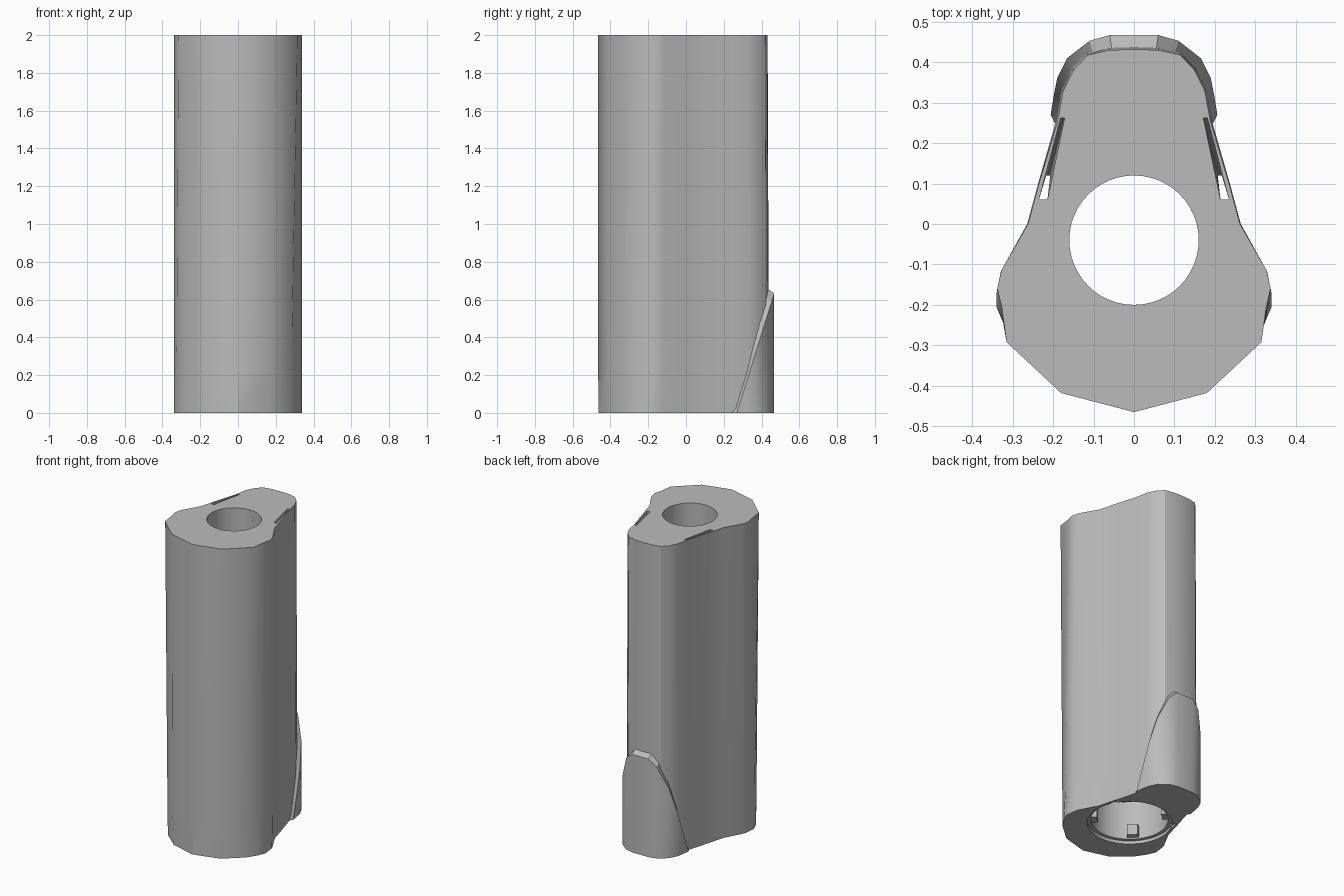
import bpy, bmesh, math

if "Cube" in bpy.data.objects:
    bpy.data.objects.remove(bpy.data.objects["Cube"])

grey = bpy.data.materials.new("mid grey")
grey.diffuse_color = (0.5, 0.5, 0.5, 1)
grey.use_nodes = True
grey.node_tree.nodes["Principled BSDF"].inputs["Base Color"].default_value = grey.diffuse_color


def make(name, rings):
    """Closed solid lofted through rings of equal point count."""
    bm = bmesh.new()
    loops = [[bm.verts.new(p) for p in r] for r in rings]
    n = len(loops[0])
    for a, b in zip(loops, loops[1:]):
        for i in range(n):
            j = (i + 1) % n
            bm.faces.new((a[i], a[j], b[j], b[i]))
    bm.faces.new(loops[0][::-1])
    bm.faces.new(loops[-1])
    bmesh.ops.recalc_face_normals(bm, faces=bm.faces)
    me = bpy.data.meshes.new(name)
    bm.to_mesh(me)
    bm.free()
    ob = bpy.data.objects.new(name, me)
    bpy.context.collection.objects.link(ob)
    me.materials.append(grey)
    return ob


def mirrored(half):
    """Half outline from front centre to back centre, completed on -x."""
    return half + [(-x, y) for x, y in half[-2:0:-1]]


def ring(half, z):
    return [(x, y, z) for x, y in mirrored(half)]


def cylinder(name, r, z0, z1, n=48):
    pts = [(r * math.cos(2 * math.pi * i / n), -0.04 + r * math.sin(2 * math.pi * i / n))
           for i in range(n)]
    return make(name, [[(x, y, z) for x, y in pts] for z in (z0, z1)])


def activate(ob):
    bpy.ops.object.select_all(action='DESELECT')
    ob.select_set(True)
    bpy.context.view_layer.objects.active = ob


def cut(ob, cutter):
    m = ob.modifiers.new("cut", 'BOOLEAN')
    m.operation = 'DIFFERENCE'
    m.solver = 'EXACT'
    m.object = cutter
    activate(ob)
    bpy.ops.object.modifier_apply(modifier=m.name)
    bpy.data.objects.remove(cutter)


# Main body: pear-shaped outline, side ridges sweep forward near the bottom
back_top = [(.262, 0), (.235, .1), (.19, .25), (.175, .33), (.15, .38),
            (.115, .418), (.06, .43), (0, .432)]
back_low = [(.264, 0), (.237, .1), (.194, .25), (.179, .33), (.154, .385),
            (.118, .423), (.06, .437), (0, .439)]
top = [(0, -.465), (.18, -.418), (.315, -.292), (.327, -.205), (.338, -.16), (.328, -.115)] + back_top
low = [(0, -.465), (.175, -.418), (.283, -.315), (.325, -.235), (.34, -.172), (.329, -.117)] + back_low
base = [(0, -.463), (.165, -.418), (.275, -.322), (.317, -.26), (.34, -.205), (.33, -.125)] + back_low
body = make("body", [ring(base, 0), ring(low, .22), ring(top, 2)])

# Through bore, wide socket from below and shallow rim step
cut(body, cylinder("bore_cutter", .16, -.1, 2.1))
cut(body, cylinder("socket_cutter", .226, -.1, .35))
cut(body, cylinder("rim_cutter", .248, -.1, .02))

# Tapered side slots running the full height
for s in (-1, 1):
    def quad(y1, z):
        x1 = .232 - (y1 - .06) * .25
        return [(s * .214, .06, z), (s * .235, .06, z), (s * x1, y1, z), (s * (x1 - .01), y1, z)]
    cut(body, make("slot_cutter", [quad(.12, -.05), quad(.12, 0), quad(.262, 2), quad(.262, 2.05)]))

# Raised scoop on the lower back with a sloping lip
outer = [(.196, .25), (.206, .27), (.198, .32), (.19, .36), (.165, .41),
         (.11, .453), (.06, .467), (0, .467)]
inner = [(.18, .24), (.188, .262), (.178, .31), (.17, .345), (.146, .385),
         (.1, .42), (.055, .432), (0, .432)]


def full(half):
    return half + [(-x, y) for x, y in half[-2::-1]]


bm = bmesh.new()
rows = []
for (ox, oy), (ix, iy) in zip(full(outer), full(inner)):
    zo = max(.004, (oy - .27) / .19 * .61)
    zi = max(.006, zo + .025)
    rows.append([bm.verts.new(p) for p in
                 ((ix, iy, 0), (ox, oy, 0), (ox, oy, zo), (ix, iy, zi))])
for a, b in zip(rows, rows[1:]):
    for k in range(4):
        bm.faces.new((a[k], b[k], b[(k + 1) % 4], a[(k + 1) % 4]))
bm.faces.new(rows[0])
bm.faces.new(rows[-1][::-1])
bmesh.ops.recalc_face_normals(bm, faces=bm.faces)
me = bpy.data.meshes.new("back_scoop")
bm.to_mesh(me)
bm.free()
me.materials.append(grey)
scoop = bpy.data.objects.new("back_scoop", me)
bpy.context.collection.objects.link(scoop)

# Locking tabs inside the socket
tabs = []
for i in range(4):
    def arc(z, c=math.radians(45 + 90 * i), h=.16):
        pts = [(.23, c - h), (.23, c), (.23, c + h), (.19, c + h), (.19, c), (.19, c - h)]
        return [(r * math.cos(t), -.04 + r * math.sin(t), z) for r, t in pts]
    tabs.append(make(f"socket_tab_{i + 1}", [arc(.03), arc(.1)]))

for ob in [body, scoop]:
    activate(ob)
    bpy.ops.object.shade_smooth_by_angle(angle=math.radians(30))
